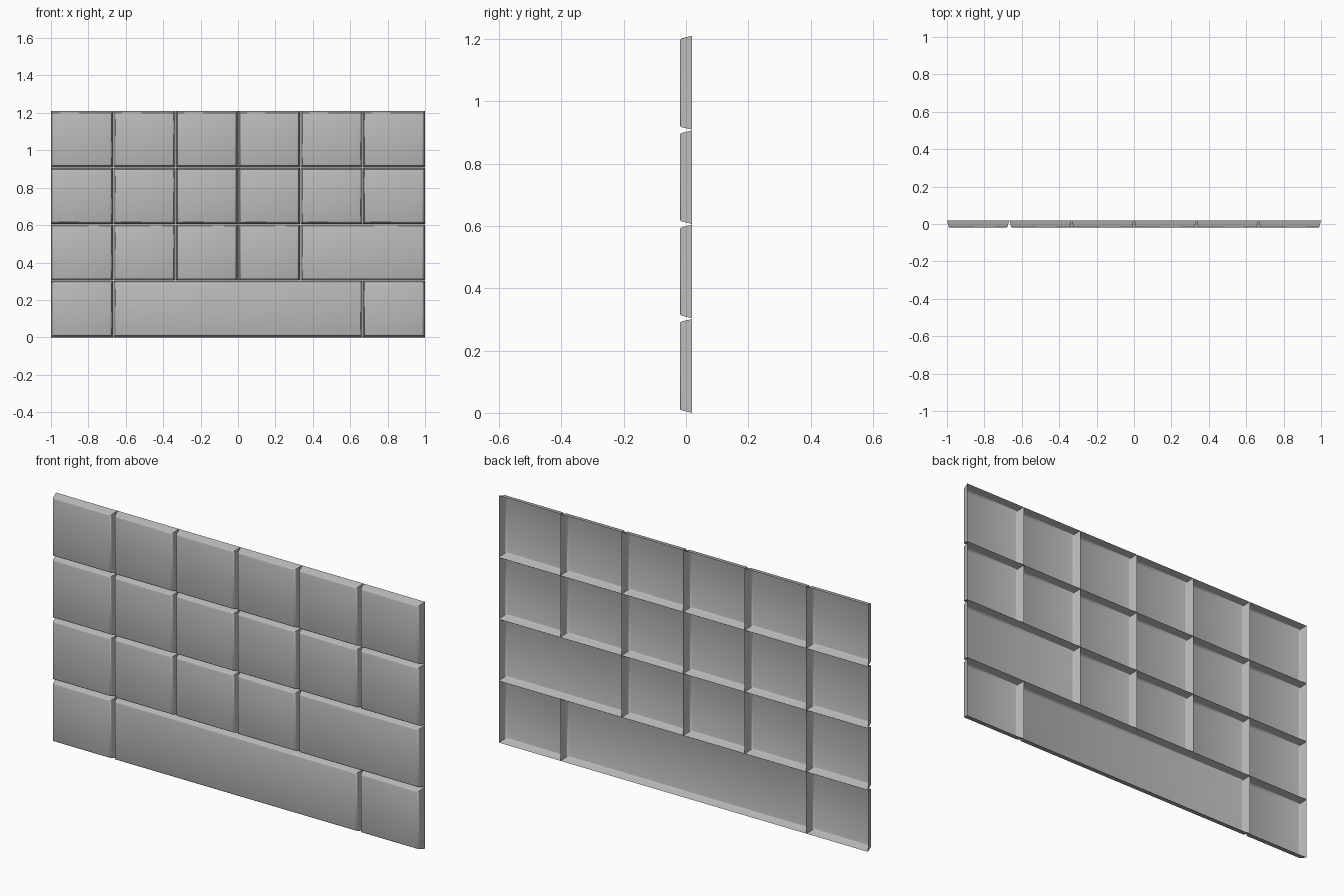
import bpy
import bmesh
import math

cube = bpy.data.objects.get("Cube")
if cube:
    bpy.data.objects.remove(cube, do_unlink=True)

grey = bpy.data.materials.new("key grey")
grey.use_nodes = True
colour = (0.5, 0.5, 0.5, 1)
grey.diffuse_color = colour
grey.node_tree.nodes["Principled BSDF"].inputs["Base Color"].default_value = colour

UNIT = 2 / 6          # column width
ROW = 1.21 / 4        # row height
GAP = 0.001           # hairline between neighbouring keys
# key wall from open back rim to rounded front edge: (inset, y)
WALL = [(0, 0.02), (0.0075, -0.011), (0.0085, -0.015), (0.011, -0.018), (0.016, -0.02)]


def key_cap(name, x0, x1, z0, z1):
    """Hollow key with flared walls, a rounded front edge and an open back."""
    bm = bmesh.new()
    rings = [[bm.verts.new(p) for p in ((x0 + i, y, z0 + i), (x1 - i, y, z0 + i),
                                        (x1 - i, y, z1 - i), (x0 + i, y, z1 - i))]
             for i, y in WALL]
    for a, b in zip(rings, rings[1:]):
        for k in range(4):
            n = (k + 1) % 4
            bm.faces.new((a[k], a[n], b[n], b[k]))
    bm.faces.new(rings[-1])
    mesh = bpy.data.meshes.new(name)
    bm.to_mesh(mesh)
    bm.free()
    mesh.materials.append(grey)
    key = bpy.data.objects.new(name, mesh)
    bpy.context.collection.objects.link(key)
    bpy.ops.object.select_all(action="DESELECT")
    key.select_set(True)
    bpy.context.view_layer.objects.active = key
    bpy.ops.object.shade_smooth_by_angle(angle=math.radians(40))


# key widths in columns, bottom row first
layout = [(1, 4, 1), (1, 1, 1, 1, 2), (1,) * 6, (1,) * 6]
for r, widths in enumerate(layout):
    column = 0
    z0 = r * ROW + (GAP if r else 0)
    z1 = (r + 1) * ROW - (GAP if r < 3 else 0)
    for n, w in enumerate(widths):
        x0 = -1 + column * UNIT + (GAP if column else 0)
        column += w
        x1 = -1 + column * UNIT - (GAP if column < 6 else 0)
        kind = {1: "key", 2: "wide_key", 4: "space_key"}[w]
        key_cap(f"{kind}_row{r + 1}_{n + 1}", x0, x1, z0, z1)
